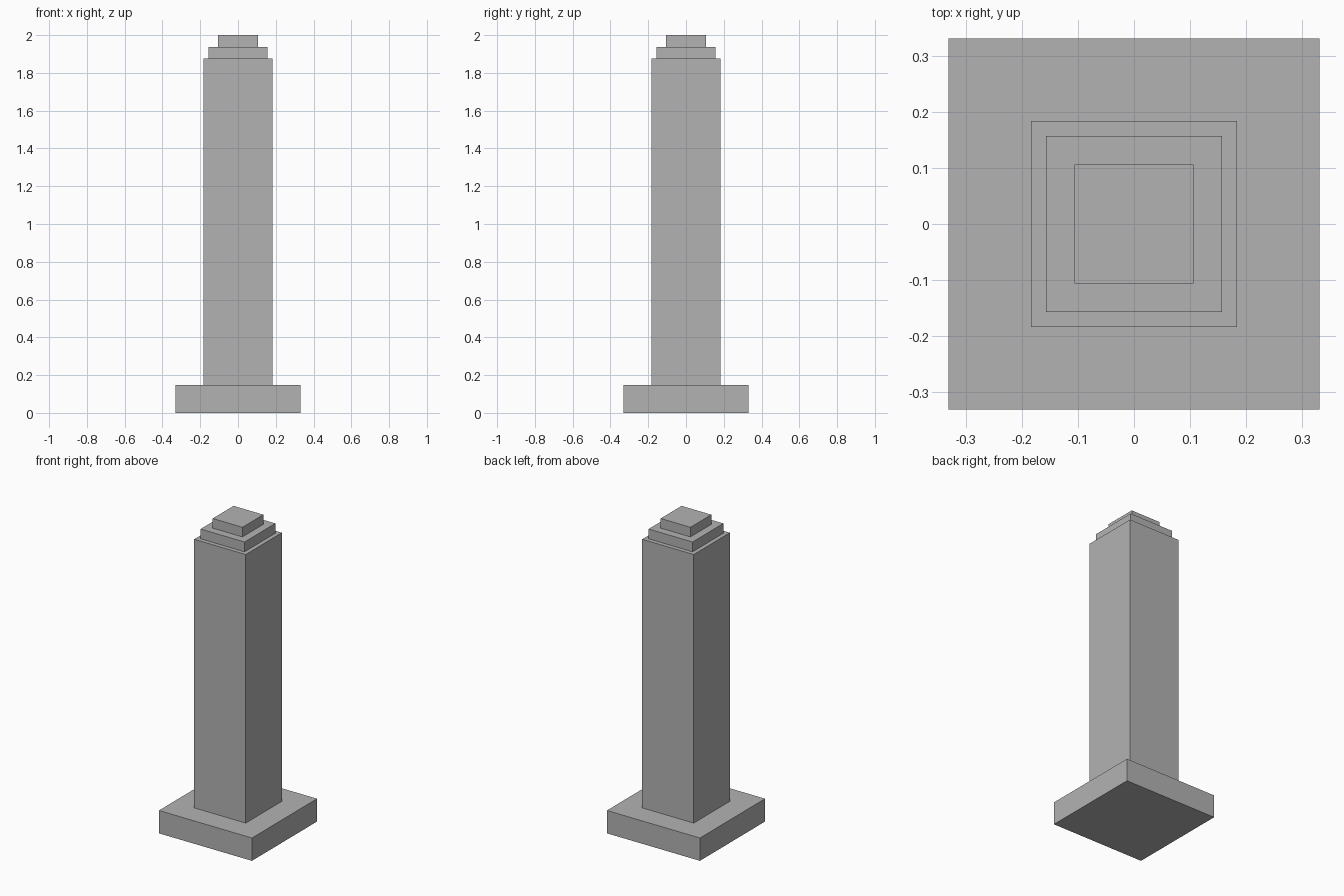
import bpy
import bmesh
from mathutils import Matrix

cube = bpy.data.objects.get("Cube")
if cube:
    bpy.data.objects.remove(cube, do_unlink=True)

# Single stone colour
stone = bpy.data.materials.new("grey_stone")
stone.use_nodes = True
grey = (0.45, 0.45, 0.45, 1)
stone.diffuse_color = grey
stone.node_tree.nodes["Principled BSDF"].inputs["Base Color"].default_value = grey


def block(name, width, bottom, top):
    """Square block centred on the vertical axis."""
    bm = bmesh.new()
    place = Matrix.Translation((0, 0, (bottom + top) / 2))
    size = Matrix.Diagonal((width, width, top - bottom, 1))
    bmesh.ops.create_cube(bm, size=1, matrix=place @ size)
    mesh = bpy.data.meshes.new(name)
    bm.to_mesh(mesh)
    bm.free()
    mesh.materials.append(stone)
    obj = bpy.data.objects.new(name, mesh)
    bpy.context.collection.objects.link(obj)


# Stacked parts, each resting on the one below
bottom = 0
for name, width, top in (
    ("plinth", 0.662, 0.147),
    ("shaft", 0.367, 1.875),
    ("lower_cap", 0.313, 1.938),
    ("upper_cap", 0.212, 2.0),
):
    block(name, width, bottom, top)
    bottom = top
